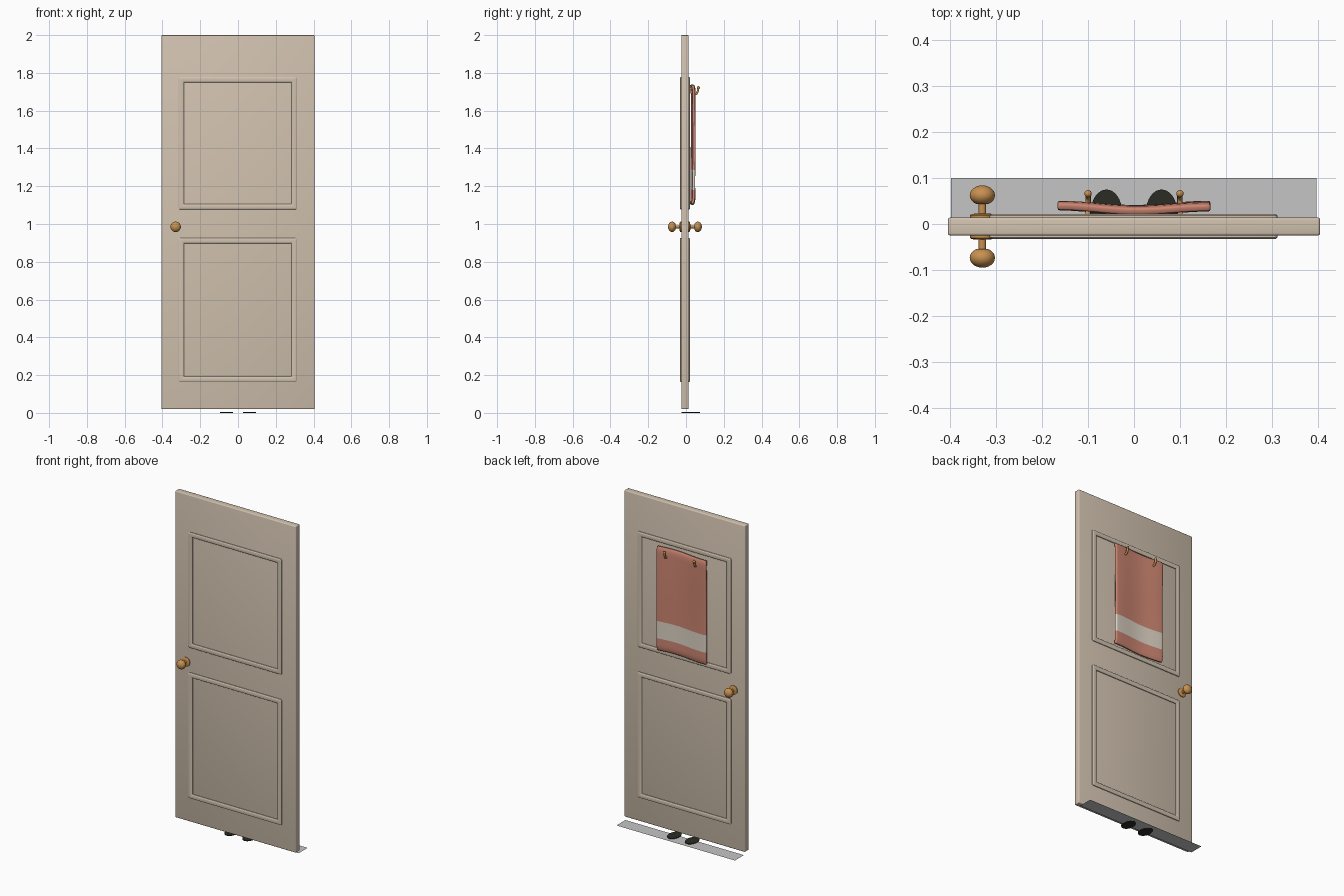
import bpy, bmesh, math
from mathutils import Matrix, Vector

if "Cube" in bpy.data.objects:
    bpy.data.objects.remove(bpy.data.objects["Cube"])


def mat(name, r, g, b):
    m = bpy.data.materials.new(name)
    m.diffuse_color = (r, g, b, 1)
    m.use_nodes = True
    m.node_tree.nodes["Principled BSDF"].inputs["Base Color"].default_value = m.diffuse_color
    return m


PAINT = mat("beige paint", 0.64, 0.54, 0.43)
BRASS = mat("brass", 0.57, 0.28, 0.08)
SALMON = mat("salmon cloth", 0.62, 0.24, 0.17)
CREAM = mat("cream cloth", 0.74, 0.66, 0.56)
GREY = mat("floor grey", 0.56, 0.56, 0.56)
DARK = mat("dark shade", 0.025, 0.025, 0.018)

FRONT, BACK = -0.025, 0.014  # door faces


def finish(bm, name, mats, smooth=True):
    me = bpy.data.meshes.new(name)
    bm.to_mesh(me)
    bm.free()
    ob = bpy.data.objects.new(name, me)
    bpy.context.collection.objects.link(ob)
    for m in mats:
        me.materials.append(m)
    if smooth:
        bpy.ops.object.select_all(action='DESELECT')
        ob.select_set(True)
        bpy.context.view_layer.objects.active = ob
        bpy.ops.object.shade_smooth_by_angle(angle=math.radians(40))
    return ob


def box(name, x0, x1, y0, y1, z0, z1, m, bevel):
    bm = bmesh.new()
    bmesh.ops.create_cube(bm, size=1)
    for v in bm.verts:
        v.co = Vector(((x0 + x1) / 2 + v.co.x * (x1 - x0),
                       (y0 + y1) / 2 + v.co.y * (y1 - y0),
                       (z0 + z1) / 2 + v.co.z * (z1 - z0)))
    bmesh.ops.bevel(bm, geom=bm.edges[:], offset=bevel, segments=3,
                    profile=0.5, affect='EDGES')
    return finish(bm, name, [m])


def moulding(name, z0, z1, base, s):
    """Raised rectangular ring with a rounded profile; s is the outward y direction."""
    bm = bmesh.new()
    x0, x1 = -0.314, 0.312
    prof = [(0, -0.002), (0, 0.004), (0.003, 0.007), (0.007, 0.008),
            (0.021, 0.008), (0.025, 0.007), (0.028, 0.004), (0.028, -0.002)]
    loops = []
    for d, h in prof:
        r = max(0.008 - d * 0.2, 0.002)
        a, b, c, e = x0 + d, x1 - d, z0 + d, z1 - d
        pts = []
        for cx, cz, st in ((b - r, e - r, 0), (a + r, e - r, 1),
                           (a + r, c + r, 2), (b - r, c + r, 3)):
            for k in range(4):
                t = (st + k / 3) * math.pi / 2
                pts.append((cx + r * math.cos(t), base + s * h, cz + r * math.sin(t)))
        loops.append([bm.verts.new(p) for p in pts])
    n = len(loops[0])
    for i in range(len(prof)):
        p, q = loops[i], loops[(i + 1) % len(prof)]
        for j in range(n):
            k = (j + 1) % n
            bm.faces.new((p[j], p[k], q[k], q[j]))
    bmesh.ops.recalc_face_normals(bm, faces=bm.faces[:])
    finish(bm, name, [PAINT])


def knob(name, base, s):
    """Rosette, stem and ball turned around the y axis."""
    prof = [(0, -0.002), (0.027, -0.002), (0.027, 0.005), (0.023, 0.008),
            (0.008, 0.009), (0.008, 0.03)]
    for i in range(2, 13):
        t = math.pi * i / 12
        prof.append((0.0275 * math.sin(t), 0.0485 - 0.0215 * math.cos(t)))
    bm = bmesh.new()
    vs = [bm.verts.new((r, h * s, 0)) for r, h in prof]
    es = [bm.edges.new(p) for p in zip(vs, vs[1:])]
    bmesh.ops.spin(bm, geom=vs + es, cent=(0, 0, 0), axis=(0, 1, 0),
                   angle=2 * math.pi, steps=32, use_merge=True)
    bmesh.ops.remove_doubles(bm, verts=bm.verts[:], dist=1e-5)
    bmesh.ops.recalc_face_normals(bm, faces=bm.faces[:])
    bmesh.ops.translate(bm, verts=bm.verts[:], vec=(-0.33, base, 0.985))
    finish(bm, name, [BRASS])


# door leaf with two moulded panels on each side
box("door_leaf", -0.405, 0.405, FRONT, BACK, 0.02, 2.0, PAINT, 0.005)
for side, base, s in (("front", FRONT, -1), ("back", BACK, 1)):
    moulding("upper_panel_" + side, 1.077, 1.778, base, s)
    moulding("lower_panel_" + side, 0.164, 0.926, base, s)
    knob("knob_" + side, base, s)

# hanging towel: wavy sheet with a cream band, hem curling towards the door
bm = bmesh.new()
NX, NZ = 24, 42
grid = []
for j in range(NZ + 1):
    z = 1.105 + 0.015 * j
    row = []
    for i in range(NX + 1):
        x = -0.166 + 0.332 * i / NX
        y = 0.037 - 0.0045 * math.cos(2 * math.pi * x / 0.33)
        y += 0.0015 * math.sin(z * 9 + x * 8)
        y -= 0.007 * max(0, (1.135 - z) / 0.03) ** 2
        y -= 0.006 * max(0, (z - 1.705) / 0.03) ** 2
        row.append(bm.verts.new((x, y, z + 0.003 * math.sin(x * 18))))
    grid.append(row)
for j in range(NZ):
    for i in range(NX):
        f = bm.faces.new((grid[j][i + 1], grid[j][i], grid[j + 1][i], grid[j + 1][i + 1]))
        f.material_index = 1 if 5 <= j < 12 else 0
towel = finish(bm, "towel", [SALMON, CREAM])
mod = towel.modifiers.new("thickness", 'SOLIDIFY')
mod.thickness = 0.015
mod.offset = 0
bev = towel.modifiers.new("soft_rim", 'BEVEL')
bev.width = 0.004
bev.segments = 2
bev.limit_method = 'ANGLE'
bev.angle_limit = math.radians(50)

# brass hooks carrying the towel
for side, x in (("left", -0.1), ("right", 0.1)):
    cu = bpy.data.curves.new("hook_" + side, 'CURVE')
    cu.dimensions = '3D'
    cu.bevel_depth = 0.006
    cu.bevel_resolution = 3
    cu.use_fill_caps = True
    pts = [(0.012, 1.715), (0.03, 1.695), (0.046, 1.686), (0.056, 1.69),
           (0.062, 1.702), (0.066, 1.722)]
    sp = cu.splines.new('POLY')
    sp.points.add(len(pts) - 1)
    for p, (y, z) in zip(sp.points, pts):
        p.co = (x, y, z, 1)
    sp.use_smooth = True
    cu.materials.append(BRASS)
    bpy.context.collection.objects.link(bpy.data.objects.new("hook_" + side, cu))
    bm = bmesh.new()
    bmesh.ops.create_uvsphere(bm, u_segments=16, v_segments=10, radius=0.008,
                              matrix=Matrix.Translation((x, 0.066, 1.722)))
    finish(bm, "hook_tip_" + side, [BRASS])

# floor strip behind the door
bm = bmesh.new()
bm.faces.new([bm.verts.new(p) for p in ((-0.398, 0.014, 0.001), (0.397, 0.014, 0.001),
                                        (0.397, 0.1, 0.001), (-0.398, 0.1, 0.001))])
finish(bm, "floor_strip", [GREY], False)

# two dark oval patches on the floor
for side, x in (("left", -0.06), ("right", 0.06)):
    bm = bmesh.new()
    bmesh.ops.create_cone(bm, cap_ends=True, segments=32, radius1=1, radius2=1, depth=1)
    bmesh.ops.scale(bm, verts=bm.verts[:], vec=(0.034, 0.049, 0.005))
    bmesh.ops.translate(bm, verts=bm.verts[:], vec=(x, 0.026, 0.0025))
    finish(bm, "floor_patch_" + side, [DARK])
